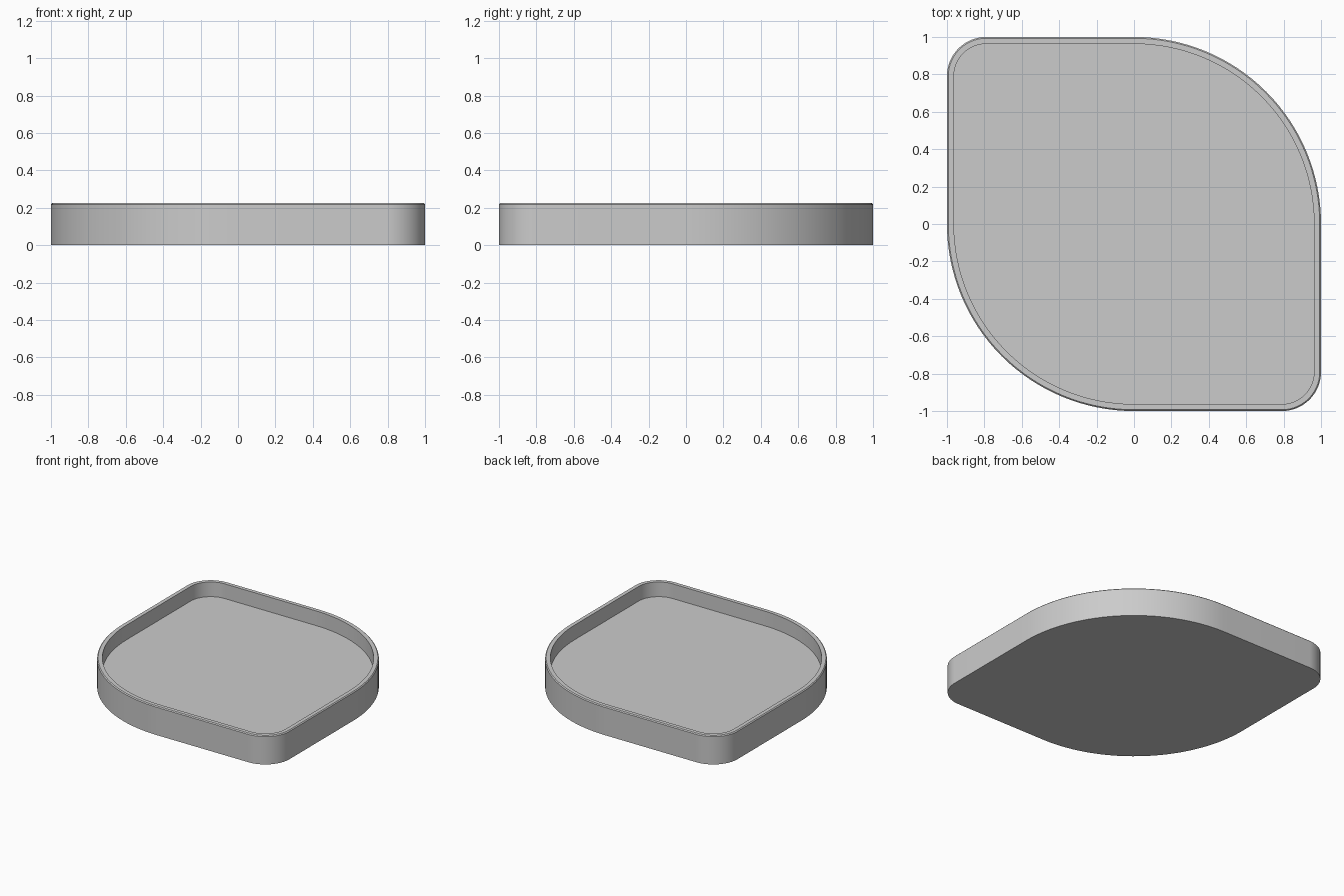
import bpy, bmesh
from math import sin, cos, pi, radians

old = bpy.data.objects.get("Cube")
if old:
    bpy.data.objects.remove(old, do_unlink=True)

HEIGHT, FLOOR, WALL, CHAMFER = 0.225, 0.11, 0.037, 0.007
LARGE, SMALL, STEPS = 1.0, 0.21, 32

grey = bpy.data.materials.new("plain_grey")
grey.use_nodes = True
colour = (0.6, 0.6, 0.6, 1)
grey.diffuse_color = colour
grey.node_tree.nodes["Principled BSDF"].inputs["Base Color"].default_value = colour


def outline(bm, inset, z):
    """Ring of vertices: a square with two large and two small round corners."""
    ring = []
    corners = [(1, 1, LARGE), (-1, 1, SMALL), (-1, -1, LARGE), (1, -1, SMALL)]
    for quarter, (sx, sy, radius) in enumerate(corners):
        centre = 1 - radius
        for i in range(STEPS + 1):
            a = (quarter + i / STEPS) * pi / 2
            r = radius - inset
            ring.append(bm.verts.new((sx * centre + r * cos(a),
                                      sy * centre + r * sin(a), z)))
    return ring


# Tray: wall section swept round the outline, closed by base and floor
bm = bmesh.new()
section = [(0, 0), (0, HEIGHT - CHAMFER), (CHAMFER, HEIGHT),
           (WALL, HEIGHT), (WALL, FLOOR)]
rings = [outline(bm, inset, z) for inset, z in section]
for low, high in zip(rings, rings[1:]):
    for i in range(len(low)):
        j = (i + 1) % len(low)
        bm.faces.new((low[i], low[j], high[j], high[i]))
bm.faces.new(reversed(rings[0]))
bm.faces.new(rings[-1])
bmesh.ops.remove_doubles(bm, verts=bm.verts, dist=0.0001)
bmesh.ops.recalc_face_normals(bm, faces=bm.faces)

mesh = bpy.data.meshes.new("tray")
bm.to_mesh(mesh)
bm.free()
mesh.materials.append(grey)
tray = bpy.data.objects.new("tray", mesh)
bpy.context.collection.objects.link(tray)

bpy.ops.object.select_all(action='DESELECT')
tray.select_set(True)
bpy.context.view_layer.objects.active = tray
bpy.ops.object.shade_smooth_by_angle(angle=radians(30))
